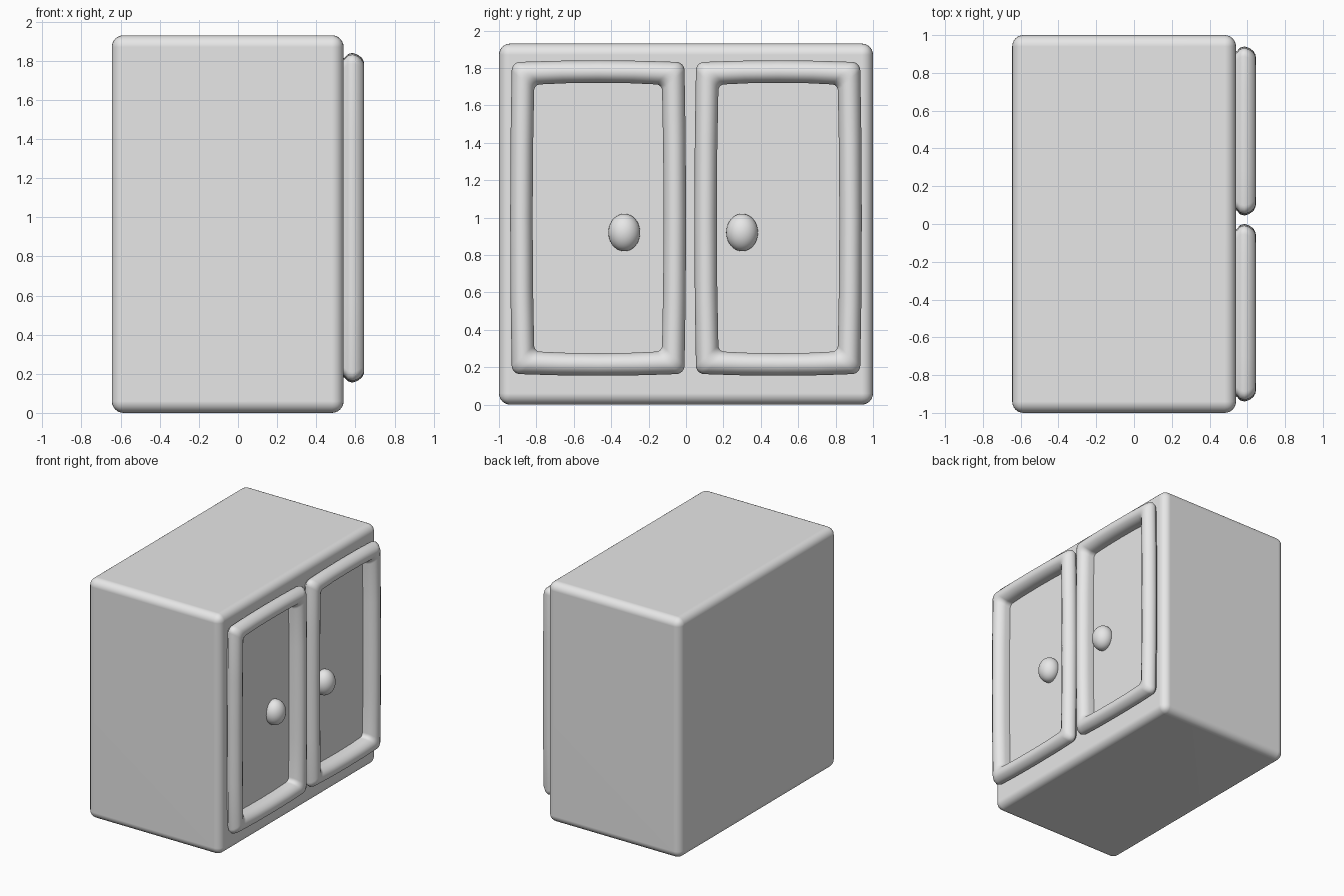
import bpy
import bmesh
from math import cos, sin, pi

cube = bpy.data.objects.get("Cube")
if cube:
    bpy.data.objects.remove(cube, do_unlink=True)

grey = bpy.data.materials.new("light grey")
grey.use_nodes = True
grey.diffuse_color = (0.8, 0.8, 0.8, 1)
grey.node_tree.nodes["Principled BSDF"].inputs["Base Color"].default_value = (0.8, 0.8, 0.8, 1)

FACE = 0.54       # x of the cabinet face that carries the doors


def finish(name, bm):
    """Turn a bmesh into a smooth grey object."""
    bmesh.ops.recalc_face_normals(bm, faces=bm.faces)
    for face in bm.faces:
        face.smooth = True
    mesh = bpy.data.meshes.new(name)
    bm.to_mesh(mesh)
    bm.free()
    mesh.materials.append(grey)
    obj = bpy.data.objects.new(name, mesh)
    bpy.context.collection.objects.link(obj)
    return obj


def rounded_loop(half_w, half_h, radius, bow=0.008, steps=6):
    """Rounded rectangle whose sides bow out a little in the middle."""
    points = []
    for corner, (sy, sz) in enumerate([(1, 1), (-1, 1), (-1, -1), (1, -1)]):
        for i in range(steps + 1):
            a = (corner + i / steps) * pi / 2
            points.append((sy * (half_w - bow - radius) + radius * cos(a),
                           sz * (half_h - bow - radius) + radius * sin(a)))
        # Middle of the side that follows this corner
        side = [(0, half_h), (-half_w, 0), (0, -half_h), (half_w, 0)][corner]
        nxt = [(-1, 1), (-1, -1), (1, -1), (1, 1)][corner]
        for t in (-0.5, 0, 0.5):
            lift = bow * t * t
            if side[0] == 0:
                points.append((nxt[0] * t * half_w, side[1] - nxt[1] * lift))
            else:
                points.append((side[0] - nxt[0] * lift, nxt[1] * t * half_h))
    return points


def door_frame(name, y0, y1, z0, z1):
    """Loft a rounded moulding around the door opening."""
    profile = [(0.03, -0.02), (0.025, 0.005), (0.006, 0.022), (0, 0.045),
               (0.008, 0.07), (0.025, 0.093), (0.045, 0.104), (0.06, 0.105),
               (0.075, 0.104), (0.095, 0.093), (0.112, 0.07),
               (0.12, 0.045), (0.12, -0.02)]
    cy, cz = (y0 + y1) / 2, (z0 + z1) / 2
    bm = bmesh.new()
    rings = []
    for inset, depth in profile:
        loop = rounded_loop((y1 - y0) / 2 - inset, (z1 - z0) / 2 - inset, 0.045 - inset * 0.1)
        rings.append([bm.verts.new((FACE + depth, cy + y, cz + z)) for y, z in loop])
    for a, b in zip(rings, rings[1:]):
        for i in range(len(a)):
            j = (i + 1) % len(a)
            bm.faces.new((a[i], a[j], b[j], b[i]))
    finish(name, bm)


def knob(name, y):
    bm = bmesh.new()
    bmesh.ops.create_uvsphere(bm, u_segments=32, v_segments=20, radius=1)
    bmesh.ops.scale(bm, vec=(0.08, 0.085, 0.1), verts=bm.verts)
    bmesh.ops.translate(bm, vec=(0.56, y, 0.92), verts=bm.verts)
    finish(name, bm)


# Cabinet body with softly rounded edges
bm = bmesh.new()
bmesh.ops.create_cube(bm, size=1)
bmesh.ops.scale(bm, vec=(FACE + 0.645, 2, 1.93), verts=bm.verts)
bmesh.ops.translate(bm, vec=((FACE - 0.645) / 2, 0, 0.965), verts=bm.verts)
body = finish("cabinet_body", bm)
bevel = body.modifiers.new("soft edges", "BEVEL")
bevel.width = 0.06
bevel.segments = 6
body.modifiers.new("flat sides", "WEIGHTED_NORMAL")

# Doors and knobs
door_frame("right_door_frame", -0.94, 0.0, 0.155, 1.84)
door_frame("left_door_frame", 0.045, 0.94, 0.155, 1.84)
knob("right_door_knob", -0.33)
knob("left_door_knob", 0.30)
